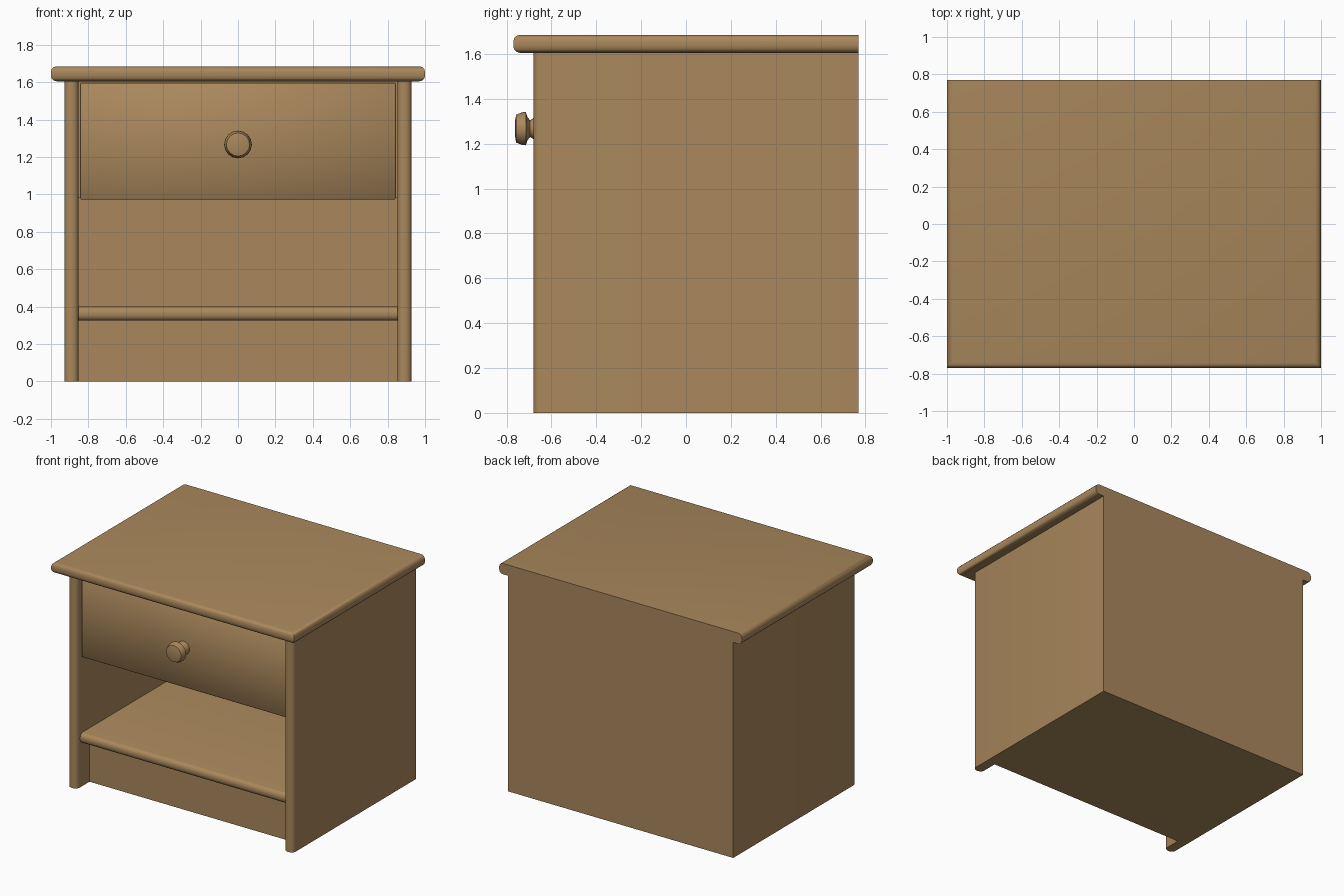
import bpy, bmesh, math

if "Cube" in bpy.data.objects:
    bpy.data.objects.remove(bpy.data.objects["Cube"])

wood = bpy.data.materials.new("warm wood")
wood.diffuse_color = (0.40, 0.245, 0.107, 1)
wood.use_nodes = True
wood.node_tree.nodes["Principled BSDF"].inputs["Base Color"].default_value = wood.diffuse_color


def finish(bm, name):
    bmesh.ops.recalc_face_normals(bm, faces=bm.faces[:])
    me = bpy.data.meshes.new(name)
    bm.to_mesh(me)
    bm.free()
    me.materials.append(wood)
    ob = bpy.data.objects.new(name, me)
    bpy.context.collection.objects.link(ob)
    bpy.ops.object.select_all(action='DESELECT')
    bpy.context.view_layer.objects.active = ob
    ob.select_set(True)
    bpy.ops.object.shade_smooth_by_angle(angle=math.radians(50))
    return ob


def board(name, x0, x1, y0, y1, z0, z1, round_edge=None, width=0.03, segs=3):
    """Box whose edges passing the rule (given both end points) are rounded."""
    bm = bmesh.new()
    bmesh.ops.create_cube(bm, size=1)
    for v in bm.verts:
        v.co = (x1 if v.co.x > 0 else x0, y1 if v.co.y > 0 else y0, z1 if v.co.z > 0 else z0)
    if round_edge:
        edges = [e for e in bm.edges if round_edge(e.verts[0].co, e.verts[1].co)]
        bmesh.ops.bevel(bm, geom=edges, offset=width, segments=segs, profile=0.5, affect='EDGES')
    return finish(bm, name)


def horizontal(a, b):
    return abs(a.z - b.z) < 1e-5


# Table top, rounded on the front and both sides, flush at the back
board("table_top", -1, 1, -0.77, 0.77, 1.605, 1.685,
      lambda a, b: horizontal(a, b) and not (a.y > 0 and b.y > 0), 0.03)

# Side panels with rounded front edges
for side, s in (("left", -1), ("right", 1)):
    x0, x1 = sorted((s * 0.852, s * 0.928))
    board(side + "_side_panel", x0, x1, -0.68, 0.77, 0, 1.61,
          lambda a, b: a.y < 0 and b.y < 0 and not horizontal(a, b), 0.032)

# Back panel and recessed base
board("back_panel", -0.853, 0.853, 0.74, 0.77, 0, 1.61)
board("base", -0.853, 0.853, -0.53, 0.745, 0, 0.35)

# Shelf with rounded front
board("shelf", -0.853, 0.853, -0.64, 0.745, 0.325, 0.40,
      lambda a, b: a.y < 0 and b.y < 0 and horizontal(a, b), 0.03)

# Drawer: compartment box and slightly inset front
board("drawer_box", -0.853, 0.853, -0.61, 0.745, 0.985, 1.606)
board("drawer_front", -0.843, 0.843, -0.64, -0.605, 0.972, 1.597,
      lambda a, b: a.y < 0 and b.y < 0, 0.006, 1)

# Turned knob: (radius, y) profile swept around the y axis
profile = [(0.05, -0.635), (0.047, -0.68), (0.037, -0.695), (0.052, -0.707),
           (0.074, -0.714), (0.073, -0.73), (0.062, -0.757), (0.03, -0.763)]
bm = bmesh.new()
sides = 16
rings = [[bm.verts.new((r * math.cos(2 * math.pi * i / sides), y,
                        1.267 + r * math.sin(2 * math.pi * i / sides)))
          for i in range(sides)] for r, y in profile]
for a, b in zip(rings, rings[1:]):
    for i in range(sides):
        j = (i + 1) % sides
        bm.faces.new((a[i], a[j], b[j], b[i]))
bm.faces.new(rings[0])
bm.faces.new(rings[-1])
finish(bm, "drawer_knob")
